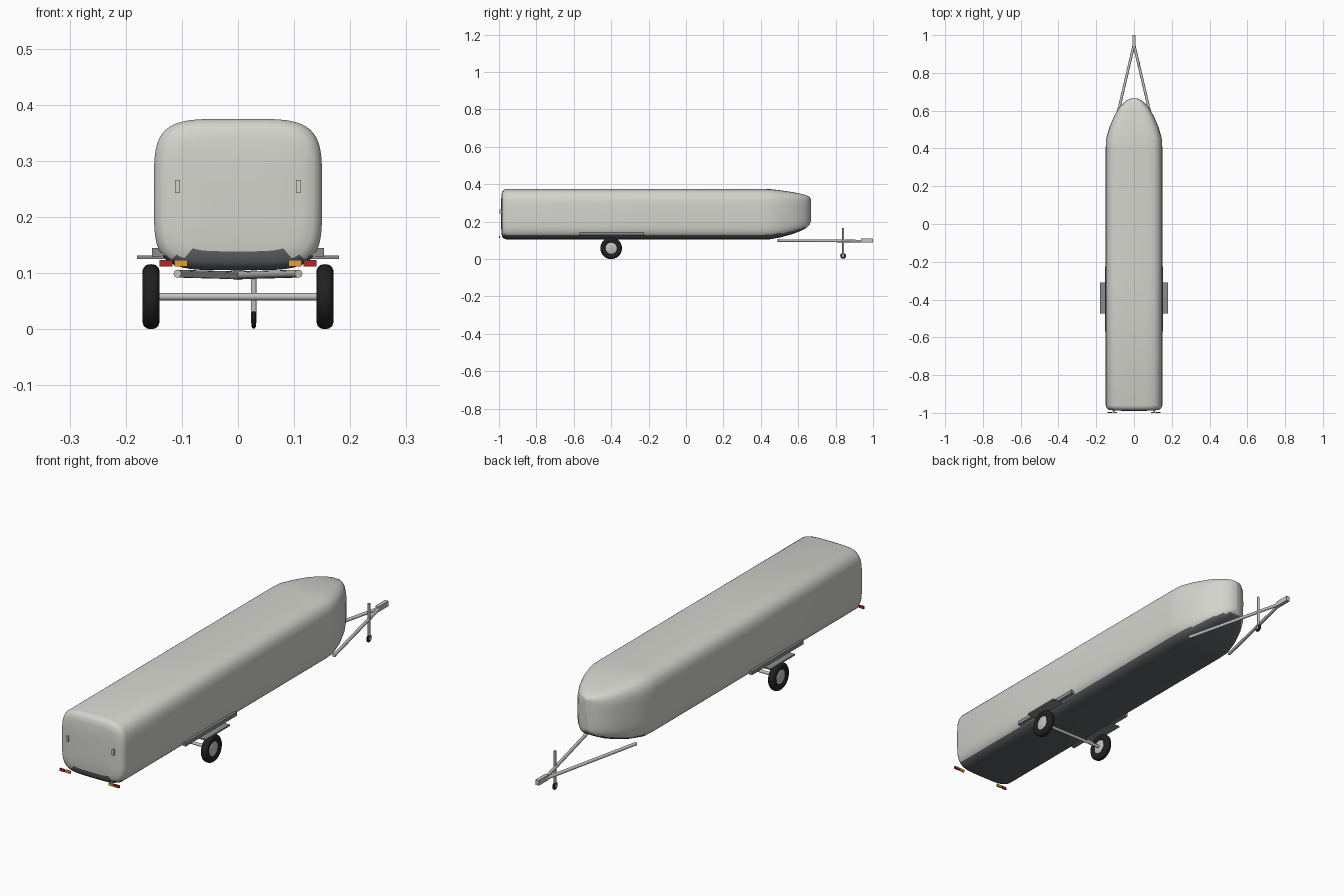
import bpy
import bmesh
import math
from mathutils import Vector, Matrix

if "Cube" in bpy.data.objects:
    bpy.data.objects.remove(bpy.data.objects["Cube"])


def material(name, r, g, b):
    mat = bpy.data.materials.new(name)
    mat.use_nodes = True
    mat.diffuse_color = (r, g, b, 1)
    mat.node_tree.nodes["Principled BSDF"].inputs["Base Color"].default_value = (r, g, b, 1)
    return mat


SHELL = material("pale grey shell", 0.66, 0.66, 0.62)
UNDER = material("dark underside", 0.12, 0.13, 0.14)
PLATE = material("mid grey plate", 0.25, 0.27, 0.27)
METAL = material("galvanised metal", 0.55, 0.55, 0.53)
RUBBER = material("black rubber", 0.015, 0.015, 0.015)
RED = material("red lens", 0.45, 0.02, 0.02)
AMBER = material("amber lens", 0.75, 0.36, 0.03)


def finish(bm, name, mats, smooth=None):
    bmesh.ops.recalc_face_normals(bm, faces=bm.faces[:])
    mesh = bpy.data.meshes.new(name)
    bm.to_mesh(mesh)
    bm.free()
    for mat in mats:
        mesh.materials.append(mat)
    obj = bpy.data.objects.new(name, mesh)
    bpy.context.collection.objects.link(obj)
    if smooth:
        bpy.ops.object.select_all(action="DESELECT")
        obj.select_set(True)
        bpy.context.view_layer.objects.active = obj
        bpy.ops.object.shade_smooth_by_angle(angle=math.radians(smooth))
    return obj


def box(name, x, y, z, mat):
    """Box from its (low, high) limits on each axis."""
    bm = bmesh.new()
    bmesh.ops.create_cube(bm, size=1)
    for v in bm.verts:
        v.co = Vector(sum(lim) / 2 + c * (lim[1] - lim[0])
                      for c, lim in zip(v.co, (x, y, z)))
    return finish(bm, name, [mat])


def tube(name, start, end, radius, mat):
    start, end = Vector(start), Vector(end)
    axis = end - start
    bm = bmesh.new()
    bmesh.ops.create_cone(bm, cap_ends=True, segments=16, radius1=radius,
                          radius2=radius, depth=axis.length)
    turn = axis.to_track_quat("Z", "Y").to_matrix().to_4x4()
    bm.transform(Matrix.Translation((start + end) / 2) @ turn)
    return finish(bm, name, [mat], 40)


def lathe_x(name, centre, profile, mat, steps=40):
    """Spin (x, radius) points about the x axis through the centre."""
    bm = bmesh.new()
    rings = []
    for i in range(steps):
        a = math.tau * i / steps
        rings.append([bm.verts.new(Vector(centre) + Vector((x, r * math.cos(a), r * math.sin(a))))
                      for x, r in profile])
    for i in range(steps):
        p, q = rings[i], rings[(i + 1) % steps]
        for j in range(len(profile) - 1):
            bm.faces.new((p[j], p[j + 1], q[j + 1], q[j]))
    bmesh.ops.remove_doubles(bm, verts=bm.verts[:], dist=0.00005)
    bmesh.ops.holes_fill(bm, edges=[e for e in bm.edges if e.is_boundary])
    return finish(bm, name, [mat], 40)


# Body shell: rounded-square sections lofted from the tail to the nose
HALF, LOW, HIGH = 0.15, 0.105, 0.375
MID, TALL = (LOW + HIGH) / 2, (HIGH - LOW) / 2
stations = [(y, HALF * s, MID - TALL * s, MID + TALL * s)
            for y, s in ((-0.989, 0.4), (-0.987, 0.75), (-0.983, 0.89),
                         (-0.975, 0.965), (-0.96, 1), (-0.3, 1), (0.4, 1))]
stations += [(0.45, 0.148, 0.106, 0.374), (0.51, 0.131, 0.117, 0.367),
             (0.57, 0.106, 0.134, 0.358), (0.61, 0.083, 0.149, 0.35),
             (0.64, 0.058, 0.164, 0.342), (0.655, 0.039, 0.177, 0.336),
             (0.663, 0.021, 0.188, 0.33), (0.667, 0.003, 0.2, 0.322)]


def section(bm, y, half, low, high, steps=64, power=4.5):
    ring = []
    for i in range(steps):
        a = math.tau * i / steps
        c, s = math.cos(a), math.sin(a)
        x = math.copysign(abs(c) ** (2 / power), c) * half
        z = math.copysign(abs(s) ** (2 / power), s) * (high - low) / 2
        ring.append(bm.verts.new((x, y, (low + high) / 2 + z)))
    return ring


bm = bmesh.new()
rings = [section(bm, *st) for st in stations]
for p, q in zip(rings, rings[1:]):
    for i in range(len(p)):
        j = (i + 1) % len(p)
        bm.faces.new((p[i], p[j], q[j], q[i]))
bm.faces.new(rings[0])
bm.faces.new(rings[-1])
bmesh.ops.recalc_face_normals(bm, faces=bm.faces[:])
# Dark on faces that look down, and on the sill below the tail
for f in bm.faces:
    c = f.calc_center_median()
    sill = c.y < -0.96 and c.z < 0.136 and abs(c.x) < 0.115
    f.material_index = int(f.normal.z < -0.6 or sill)
finish(bm, "trailer_body", [SHELL, UNDER], 50)

# Parts repeated on both sides
WHEEL_Y, WHEEL_Z = -0.4, 0.058
for side, label in ((1, "left"), (-1, "right")):
    def span(a, b):
        return tuple(sorted((side * a, side * b)))

    # Wheel: rounded tyre and domed hub
    centre = (side * 0.155, WHEEL_Y, WHEEL_Z)
    half_tyre = [(0.011, 0.031), (0.014, 0.037), (0.0155, 0.045), (0.013, 0.052),
                 (0.008, 0.0565), (0, 0.058)]
    tyre = half_tyre + [(-x, r) for x, r in half_tyre[-2::-1]] + [half_tyre[0]]
    lathe_x(label + "_tyre", centre, tyre, RUBBER)
    half_hub = [(0.014, 0), (0.0135, 0.012), (0.012, 0.022), (0.009, 0.033)]
    lathe_x(label + "_hub", centre, half_hub + [(-x, r) for x, r in half_hub[::-1]], METAL)

    # Mudguard plate and its mounting rail
    box(label + "_mudguard", span(0.13, 0.18), (-0.475, -0.31), (0.125, 0.131), PLATE)
    box(label + "_side_rail", span(0.138, 0.153), (-0.57, -0.225), (0.129, 0.145), PLATE)

    # Tail lamps and door handle
    box(label + "_red_lamp", span(0.117, 0.14), (-1.0, -0.994), (0.112, 0.123), RED)
    box(label + "_amber_lamp", span(0.09, 0.113), (-1.0, -0.994), (0.112, 0.123), AMBER)
    box(label + "_handle", span(0.103, 0.112), (-0.996, -0.98), (0.243, 0.266), SHELL)

    # Drawbar arm
    tube(label + "_drawbar", (side * 0.108, 0.49, 0.099), (0, 0.95, 0.096), 0.007, METAL)

tube("axle", (-0.15, WHEEL_Y, WHEEL_Z), (0.15, WHEEL_Y, WHEEL_Z), 0.0065, METAL)
box("coupler", (-0.008, 0.008), (0.935, 1.0), (0.088, 0.11), METAL)

# Jockey wheel on its post
JX, JY = 0.028, 0.84
tube("jockey_post", (JX, JY, 0.02), (JX, JY, 0.166), 0.005, METAL)
lathe_x("jockey_tyre", (JX, JY, 0.017),
        [(0.004, 0), (0.004, 0.012), (0.002, 0.0155), (-0.002, 0.0155),
         (-0.004, 0.012), (-0.004, 0)], RUBBER, 24)
lathe_x("jockey_hub", (JX, JY, 0.017),
        [(0.005, 0), (0.005, 0.006), (-0.005, 0.006), (-0.005, 0)], METAL, 16)
